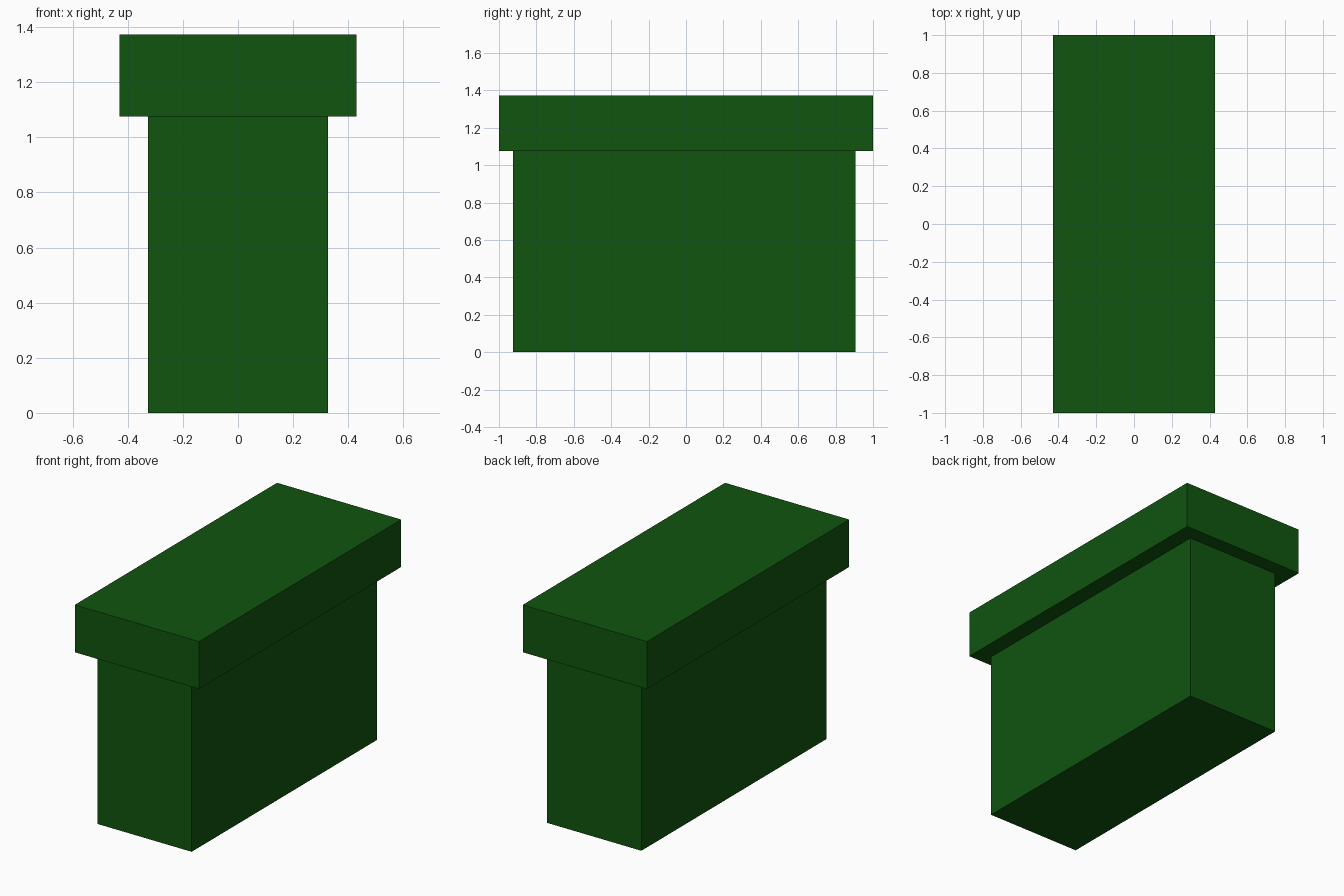
import bpy

if "Cube" in bpy.data.objects:
    bpy.data.objects.remove(bpy.data.objects["Cube"])

green = bpy.data.materials.new("dark_green")
green.diffuse_color = (0.005, 0.09, 0.005, 1.0)
green.use_nodes = True
green.node_tree.nodes["Principled BSDF"].inputs["Base Color"].default_value = green.diffuse_color


def box(name, low, high):
    """Axis-aligned box between two opposite corners."""
    centre = [(a + b) / 2 for a, b in zip(low, high)]
    size = [b - a for a, b in zip(low, high)]
    bpy.ops.mesh.primitive_cube_add(size=1, location=centre)
    obj = bpy.context.object
    obj.name = name
    obj.scale = size
    bpy.ops.object.transform_apply(location=False, rotation=False, scale=True)
    obj.data.materials.append(green)
    return obj


# Main block, set very slightly towards the front
box("body", (-0.326, -0.924, 0.0), (0.326, 0.907, 1.076))
# Overhanging slab on top
box("top_slab", (-0.43, -1.0, 1.076), (0.43, 1.0, 1.373))
